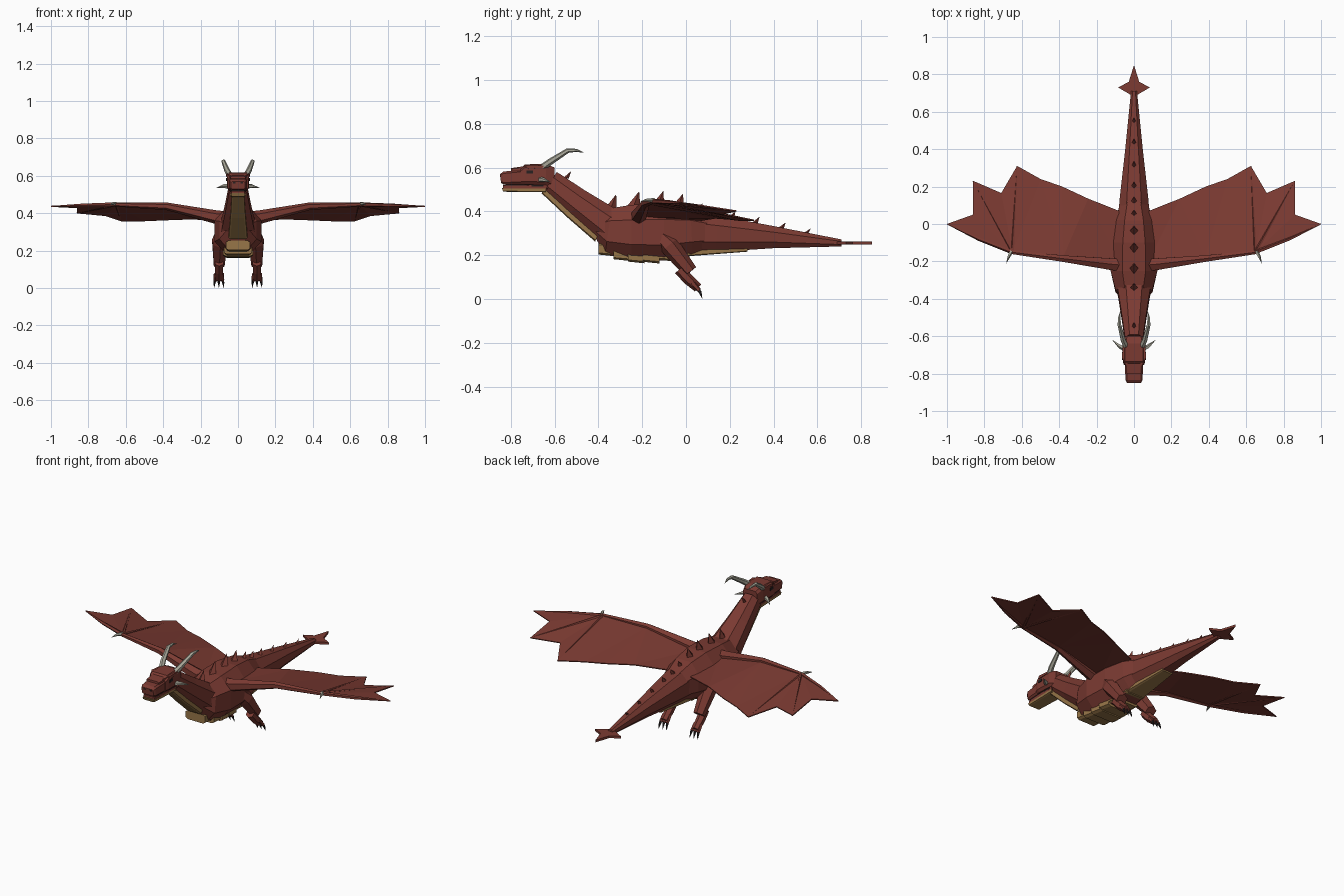
import bpy, bmesh, math
from mathutils import Vector


def colour(name, rgb):
    m = bpy.data.materials.new(name)
    m.diffuse_color = (*rgb, 1)
    return m


RED = colour("scale red", (0.20, 0.043, 0.032))
TAN = colour("belly tan", (0.31, 0.18, 0.065))
HORN = colour("horn grey", (0.40, 0.39, 0.32))
BLACK = colour("claw black", (0.02, 0.015, 0.015))

OCT = [(1, .45), (.5, 1), (-.5, 1), (-1, .45), (-1, -.45), (-.5, -1), (.5, -1), (1, -.45)]
BOX = [(1, .7), (.8, 1), (-.8, 1), (-1, .7), (-1, -.7), (-.8, -1), (.8, -1), (1, -.7)]


def finish(name, verts, faces, mat):
    bm = bmesh.new()
    vs = [bm.verts.new(v) for v in verts]
    for f in faces:
        bm.faces.new([vs[i] for i in f])
    bmesh.ops.remove_doubles(bm, verts=bm.verts, dist=0.0004)
    bmesh.ops.recalc_face_normals(bm, faces=bm.faces)
    me = bpy.data.meshes.new(name)
    bm.to_mesh(me)
    bm.free()
    me.materials.append(mat)
    ob = bpy.data.objects.new(name, me)
    bpy.context.collection.objects.link(ob)
    return ob


def skin(name, rings, mat):
    """Join equal rings into a closed tube."""
    n = len(rings[0])
    verts = [p for r in rings for p in r]
    faces = [(i * n + j, i * n + (j + 1) % n, (i + 1) * n + (j + 1) % n, (i + 1) * n + j)
             for i in range(len(rings) - 1) for j in range(n)]
    faces += [tuple(range(n)), tuple(range(len(verts) - n, len(verts)))]
    return finish(name, verts, faces, mat)


def loft(name, sections, mat, profile=OCT):
    """Sections are (top y, top z, bottom y, bottom z, half width)."""
    rings = []
    for ty, tz, by, bz, w in sections:
        rings.append([(w * px, (ty + by) / 2 + (ty - by) / 2 * pz,
                       (tz + bz) / 2 + (tz - bz) / 2 * pz) for px, pz in profile])
    return skin(name, rings, mat)


def rod(name, path, radii, mat, n=6, s=1, flat=1):
    """Tapered limb along a path, mirrored by s."""
    pts = [Vector((s * x, y, z)) for x, y, z in path]
    rings = []
    for i, p in enumerate(pts):
        d = (pts[min(i + 1, len(pts) - 1)] - pts[max(i - 1, 0)]).normalized()
        ref = Vector((0, 0, 1)) if abs(d.z) < 0.9 else Vector((0, 1, 0))
        a = d.cross(ref).normalized()
        b = a.cross(d)
        r = max(radii[i], 0.0001)
        rings.append([p + a * r * math.cos(t) + b * r * flat * math.sin(t)
                      for t in (math.tau * (k + .5) / n for k in range(n))])
    return skin(name, rings, mat)


def block(name, x0, x1, y0, y1, z0, z1, mat):
    ring = lambda y: [(x0, y, z0), (x1, y, z0), (x1, y, z1), (x0, y, z1)]
    return skin(name, [ring(y0), ring(y1)], mat)


# Body, neck and tail
loft("body", [(-.40, .36, -.42, .29, .06), (-.34, .415, -.37, .205, .10),
              (-.25, .43, -.25, .18, .125), (-.10, .435, -.10, .175, .12),
              (.02, .42, .03, .20, .10), (.12, .385, .12, .225, .07)], RED)
loft("neck", [(-.28, .40, -.38, .24, .095), (-.335, .42, -.41, .28, .085),
              (-.46, .495, -.53, .385, .066), (-.59, .58, -.65, .49, .048)], RED)
loft("tail", [(-.02, .41, -.02, .205, .09), (.14, .382, .14, .215, .076),
              (.40, .333, .40, .232, .047), (.71, .272, .71, .24, .016)], RED)

# Flat arrowhead at the end of the tail
half = [(.025, .695), (.085, .73), (.028, .76)]
outline = [(0, .68)] + half + [(0, .85)] + [(-x, y) for x, y in reversed(half)]
skin("tail_tip", [[(x, y, z) for x, y in outline] for z in (.249, .262)], RED)

# Throat strip, belly plates and under-tail strip
loft("throat_strip", [(-.40, .30, -.415, .262, .05), (-.53, .405, -.545, .375, .04),
                      (-.645, .51, -.66, .483, .033)], TAN, BOX)
for i in range(6):
    y = -.40 + i * .068
    mid = y + .034
    z = .165 + 1.1 * (mid + .19) ** 2
    w = .082 - .6 * (mid + .19) ** 2
    loft("belly_plate", [(y, z + .055, y, z + .004, w),
                         (y + .075, z + .055, y + .075, z - .004, w * .93)], TAN, BOX)
loft("under_tail_strip", [(-.02, .225, -.02, .193, .06), (.28, .235, .28, .216, .035)], TAN, BOX)

# Head: skull, muzzle, jaw
loft("skull", [(-.755, .595, -.755, .525, .054), (-.735, .615, -.735, .523, .06),
               (-.64, .617, -.64, .52, .058), (-.60, .60, -.60, .51, .045)], RED, BOX)
loft("muzzle", [(-.85, .57, -.845, .53, .038), (-.835, .582, -.835, .524, .045),
                (-.74, .592, -.74, .524, .05)], RED, BOX)
loft("nose_ridge", [(-.80, .598, -.80, .57, .040), (-.74, .606, -.74, .57, .045)], RED, BOX)
loft("jaw", [(-.835, .52, -.835, .503, .036), (-.62, .525, -.62, .50, .044)], RED, BOX)
loft("chin_plate", [(-.842, .508, -.835, .49, .037), (-.64, .508, -.64, .488, .043)], TAN, BOX)
loft("mouth", [(-.825, .53, -.825, .512, .034), (-.65, .53, -.65, .512, .044)], BLACK, BOX)

# Horns, cheek horns, brows, eyes, nostrils
for s in (1, -1):
    rod("horn", [(.04, -.66, .597), (.058, -.62, .627), (.078, -.54, .678), (.079, -.50, .679),
                 (.073, -.465, .668)], [.017, .015, .011, .007, 0], HORN, 6, s)
    rod("cheek_horn", [(.045, -.67, .545), (.075, -.655, .545), (.118, -.618, .535)],
        [.014, .011, 0], HORN, 5, s)
    rod("brow", [(.035, -.76, .596), (.056, -.715, .604), (.056, -.65, .605)],
        [.009, .012, .007], RED, 4, s)
    block("eye", s * .057, s * .063, -.728, -.70, .573, .588, BLACK)
    block("front_eye", s * .026, s * .042, -.759, -.752, .592, .599, BLACK)
    block("nostril", s * .014, s * .026, -.850, -.838, .558, .567, BLACK)

# Back spines, leaning to the rear: (y, base z, height, half width)
for y, z, h, w in [(-.55, .55, .035, .012), (-.345, .41, .068, .024), (-.24, .422, .07, .026),
                   (-.13, .425, .068, .026), (-.04, .415, .066, .026), (.05, .398, .04, .018),
                   (.12, .38, .035, .017), (.20, .365, .035, .016), (.31, .342, .034, .014),
                   (.43, .32, .030, .013), (.545, .298, .025, .011)]:
    base = [(w, y, z), (0, y + w * 1.2, z), (-w, y, z), (0, y - w * 1.2, z)]
    finish("back_spine", base + [(0, y + .026, z + h)],
           [(0, 1, 2, 3), (0, 1, 4), (1, 2, 4), (2, 3, 4), (3, 0, 4)], RED)

# Wings
ROOT, MID = (.07, -.215, .375), (.38, -.18, .436)
WRIST, TIP = (.65, -.15, .447), (1.0, 0, .437)
membrane = [ROOT, MID, WRIST, TIP, (.86, .05, .43), (.86, .23, .402), (.71, .165, .388),
            (.625, .31, .36), (.50, .24, .36), (.385, .20, .365), (.245, .135, .37), (.08, .07, .36)]
panels = [(2, 3, 4), (2, 4, 5), (2, 5, 6), (2, 6, 7), (2, 7, 8), (1, 2, 8), (1, 8, 9),
          (1, 9, 10), (0, 1, 10), (0, 10, 11)]
for s in (1, -1):
    wing = finish("wing_membrane", [(s * x, y, z) for x, y, z in membrane], panels, RED)
    thick = wing.modifiers.new("thickness", 'SOLIDIFY')
    thick.thickness, thick.offset = .006, 0
    rod("wing_arm", [(.06, -.22, .372), (.12, -.215, .38), (.38, -.185, .437), (.66, -.15, .447)],
        [.038, .036, .020, .011], RED, 6, s)
    rod("wing_finger", [WRIST, (.83, -.08, .442), TIP], [.012, .010, .002], RED, 5, s)
    for end in (5, 7):
        rod("wing_finger", [WRIST, membrane[end]], [.010, .003], RED, 5, s)
    rod("wing_claw", [(.655, -.145, .45), (.67, -.175, .452), (.684, -.212, .445)],
        [.011, .008, 0], HORN, 5, s)

# Hind legs with claws
for s in (1, -1):
    rod("thigh", [(.088, -.11, .285), (.098, -.075, .245), (.101, .02, .125)],
        [.036, .046, .033], RED, 6, s)
    rod("shank", [(.101, -.03, .135), (.102, .01, .09), (.102, .055, .05)],
        [.026, .025, .021], RED, 6, s)
    for dx in (-.02, 0, .02):
        rod("toe", [(.102 + dx * .8, .03, .075), (.102 + dx, .06, .04)], [.012, .010], RED, 5, s)
        rod("claw", [(.102 + dx, .052, .05), (.102 + dx * 1.15, .065, .03),
                     (.102 + dx * 1.3, .075, 0)], [.009, .007, 0], BLACK, 5, s)
